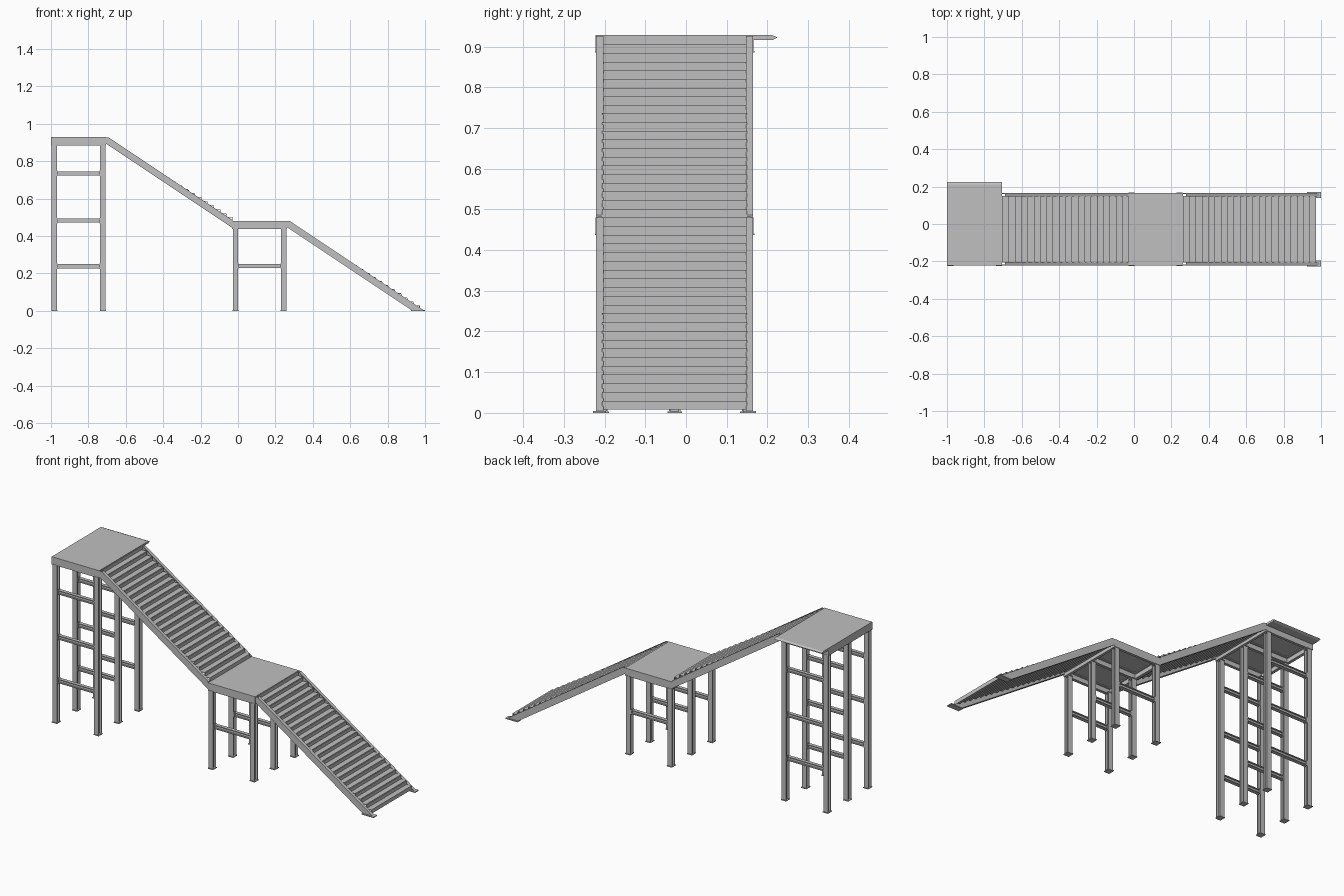
import bpy, bmesh
from mathutils import Vector

cube = bpy.data.objects.get("Cube")
if cube:
    bpy.data.objects.remove(cube, do_unlink=True)

steel = bpy.data.materials.new("grey steel")
steel.use_nodes = True
GREY = (0.53, 0.53, 0.53, 1)
steel.diffuse_color = GREY
steel.node_tree.nodes["Principled BSDF"].inputs["Base Color"].default_value = GREY


def extrude(name, outline, origin, u, v, sweep):
    """Closed outline in the u/v plane, swept along a vector."""
    bm = bmesh.new()
    u, v, o = Vector(u), Vector(v), Vector(origin)
    face = bm.faces.new([bm.verts.new(o + u * a + v * b) for a, b in outline])
    out = bmesh.ops.extrude_face_region(bm, geom=[face])
    moved = [g for g in out["geom"] if isinstance(g, bmesh.types.BMVert)]
    bmesh.ops.translate(bm, verts=moved, vec=Vector(sweep))
    bmesh.ops.recalc_face_normals(bm, faces=bm.faces)
    mesh = bpy.data.meshes.new(name)
    bm.to_mesh(mesh)
    bm.free()
    mesh.materials.append(steel)
    obj = bpy.data.objects.new(name, mesh)
    bpy.context.scene.collection.objects.link(obj)
    return obj


X, Y, Z = (1, 0, 0), (0, 1, 0), (0, 0, 1)


def box(name, x0, x1, y0, y1, z0, z1):
    return extrude(name, [(x0, y0), (x1, y0), (x1, y1), (x0, y1)],
                   (0, 0, z0), X, Y, (0, 0, z1 - z0))


def h_section(w, h, t):
    """H outline: flanges at both ends of the second axis."""
    a, b, s = w / 2, h / 2, t / 2
    half = [(-a, -b), (a, -b), (a, t - b), (s, t - b), (s, b - t), (a, b - t), (a, b)]
    return half + [(-p, q) for p, q in reversed(half[1:])][:-1] + []


def channel(w, h, t):
    """C outline: web at zero, flanges reaching to w, hanging below zero."""
    return [(0, 0), (w, 0), (w, -t), (t, -t), (t, t - h), (w, t - h), (w, -h), (0, -h)]


Y_FRONT, Y_BACK, Y_MID = -0.222, 0.166, -0.028
ROWS = (-0.207, Y_MID, 0.151)
DEPTH = 0.038


def column(name, x, y, top):
    outline = [(a, b) for a, b in h_section(0.028, 0.028, 0.004)]
    outline = [p for i, p in enumerate(outline) if p not in outline[:i]]
    extrude(name, outline, (x, y, 0.004), X, Y, (0, 0, top - 0.004))
    for part, z, r in (("base_plate", 0, 0.018), ("cap_plate", top - 0.004, 0.017)):
        box(name + "_" + part, x - r + 0.002, x + r - 0.002, y - r, y + r, z, z + 0.004)


def tower(name, x0, x1, top, brace_heights):
    # deck plate with a channel frame around it
    box(name + "_deck", x0, x1, Y_FRONT, Y_BACK, top - 0.005, top)
    edge = channel(0.014, DEPTH, 0.004)
    z = top - 0.005
    span = (x1 - x0, 0, 0)
    extrude(name + "_front_beam", edge, (x0, Y_FRONT, z), Y, Z, span)
    extrude(name + "_back_beam", edge, (x0, Y_BACK, z), (0, -1, 0), Z, span)
    extrude(name + "_middle_beam", edge, (x0, Y_MID, z), Y, Z, span)
    depth = (0, Y_BACK - Y_FRONT - 0.008, 0)
    extrude(name + "_right_beam", edge, (x0, Y_FRONT + 0.004, z), X, Z, depth)
    extrude(name + "_left_beam", edge, (x1, Y_FRONT + 0.004, z), (-1, 0, 0), Z, depth)
    # columns and braces
    cols = (x0 + 0.018, x1 - 0.018)
    for r, y in enumerate(ROWS):
        for c, x in enumerate(cols):
            column(f"{name}_column_{r}_{c}", x, y, top - 0.005 - DEPTH + 0.004)
        for i, h in enumerate(brace_heights):
            pts = h_section(0.02, 0.022, 0.004)
            pts = [p for k, p in enumerate(pts) if p not in pts[:k]]
            extrude(f"{name}_brace_{r}_{i}", pts, (cols[0] + 0.012, y, h), Y, Z,
                    (cols[1] - cols[0] - 0.024, 0, 0))
            # end plates joining each brace to its columns
            for c, s in ((0, 1), (1, -1)):
                e = cols[c] + s * 0.014
                box(f"{name}_brace_plate_{r}_{i}_{c}", min(e, e + s * 0.004),
                    max(e, e + s * 0.004), y - 0.011, y + 0.011, h - 0.014, h + 0.014)


SLOPE = 0.667


def flight(name, x0, top, x1, bottom, steps, grounded):
    # side stringers: thin web with inward flanges along the slope
    drop = 0.043
    xs = x0 + 0.015

    def band(za, zb):
        end = x1 if not grounded else xs + (top - za) / SLOPE
        end_low = x1 if not grounded else xs + (top - zb) / SLOPE
        if grounded:
            return [(x0, top - za), (xs, top - za), (xs + (top - za) / SLOPE, 0),
                    (xs + (top - zb) / SLOPE, 0), (x0, top - zb + 0.01)]
        return [(x0, top - za), (xs, top - za), (end, top - za - (end - xs) * SLOPE),
                (end_low, top - zb - (end_low - xs) * SLOPE), (x0, top - zb + 0.01)]

    for side, y, s in (("right", Y_FRONT + 0.001, 1), ("left", Y_BACK - 0.001, -1)):
        for part, a, b, w in (("web", 0, drop, 0.004), ("top_flange", 0, 0.005, 0.018),
                              ("bottom_flange", drop - 0.005, drop, 0.018)):
            pts = band(a, b)
            if part != "web":
                pts = pts[1:4] + [(xs, top - b)]
            extrude(f"{name}_{side}_{part}", pts, (0, y, 0), X, Z, (0, s * w, 0))
        if grounded:
            box(f"{name}_{side}_foot", 0.925, 1.0, y + s * 0.009 - 0.016,
                y + s * 0.009 + 0.016, 0, 0.005)
    # folded treads and risers
    run, rise = (x1 - x0) / steps, (top - bottom) / (steps + 1)
    y0, y1 = Y_FRONT + 0.016, Y_BACK - 0.016
    for i in range(steps):
        x, z = x0 + i * run, top - (i + 1) * rise
        box(f"{name}_tread_{i + 1}", x, x + run, y0, y1, z - 0.003, z)
        box(f"{name}_riser_{i + 1}", x, x + 0.003, y0, y1, z, z + rise - 0.003)
    box(f"{name}_last_riser", x1 - 0.003, x1, y0, y1, max(z - rise, 0.005), z - 0.003)


tower("upper_tower", -1.0, -0.705, 0.928, (0.735, 0.482, 0.238))
tower("lower_tower", -0.032, 0.262, 0.48, (0.24,))
flight("upper_flight", -0.705, 0.926, -0.03, 0.48, 20, False)
flight("lower_flight", 0.262, 0.48, 0.972, 0.008, 21, True)

# boarding lip along the back of the upper deck
extrude("boarding_lip", [(0.16, 0.928), (0.212, 0.928), (0.225, 0.922), (0.212, 0.916),
                         (0.16, 0.916)], (-1.0, 0, 0), Y, Z, (0.295, 0, 0))
